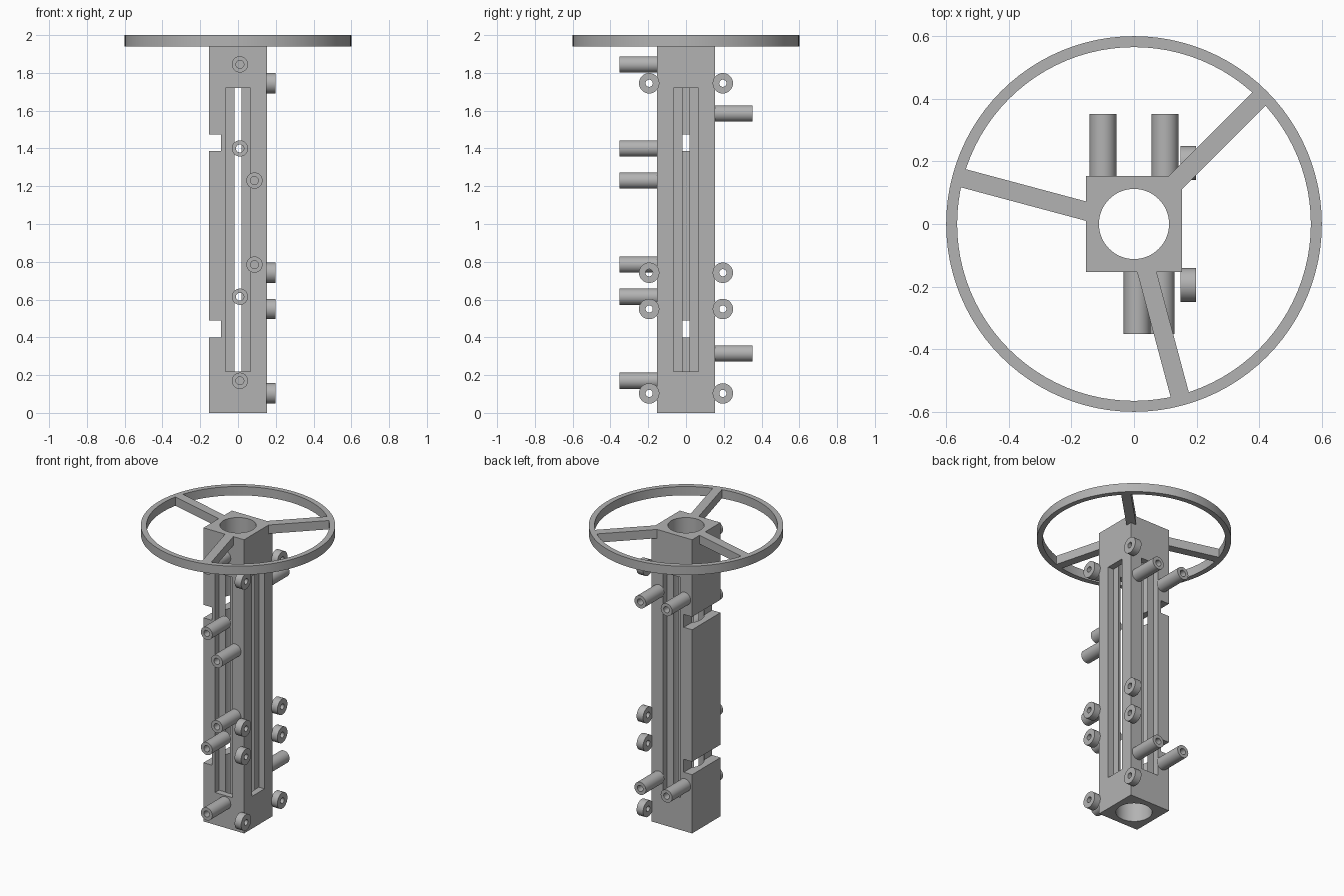
import bpy, bmesh
from math import radians, pi
from mathutils import Matrix, Vector

cube = bpy.data.objects.get("Cube")
if cube:
    bpy.data.objects.remove(cube, do_unlink=True)

HALF = 0.153        # half width of the column
BORE = 0.112        # radius of the hole along it
FLOOR = 0.1105      # slot floors just break into the bore
TOP, RIM_LOW = 2.0, 1.94

grey = bpy.data.materials.new("plain grey")
grey.use_nodes = True
colour = (0.45, 0.45, 0.45, 1)
grey.diffuse_color = colour
grey.node_tree.nodes["Principled BSDF"].inputs["Base Color"].default_value = colour


def finish(name, bm, smooth=False):
    mesh = bpy.data.meshes.new(name)
    bmesh.ops.recalc_face_normals(bm, faces=bm.faces[:])
    bm.to_mesh(mesh)
    bm.free()
    mesh.materials.append(grey)
    obj = bpy.data.objects.new(name, mesh)
    bpy.context.collection.objects.link(obj)
    if smooth:
        shade(obj)
    return obj


def shade(obj):
    bpy.ops.object.select_all(action='DESELECT')
    obj.select_set(True)
    bpy.context.view_layer.objects.active = obj
    bpy.ops.object.shade_smooth_by_angle(angle=radians(30))


def box(name, low, high, turn=0):
    low, high = Vector(low), Vector(high)
    bm = bmesh.new()
    bmesh.ops.create_cube(bm, size=1)
    place = Matrix.Translation((low + high) / 2) @ Matrix.Diagonal((*(high - low), 1))
    bm.transform(Matrix.Rotation(radians(turn), 4, 'Z') @ place)
    return finish(name, bm)


def tube(name, start, axis, length, outer, inner, sides=32):
    """Ring-shaped profile spun around its axis."""
    bm = bmesh.new()
    corners = [(inner, 0), (outer, 0), (outer, length), (inner, length)]
    verts = [bm.verts.new((r, 0, h)) for r, h in corners]
    edges = [bm.edges.new((verts[i], verts[(i + 1) % 4])) for i in range(4)]
    bmesh.ops.spin(bm, geom=verts + edges, axis=(0, 0, 1), cent=(0, 0, 0),
                   angle=2 * pi, steps=sides, use_duplicate=False)
    bmesh.ops.remove_doubles(bm, verts=bm.verts[:], dist=1e-5)
    aim = Vector((0, 0, 1)).rotation_difference(Vector(axis)).to_matrix().to_4x4()
    bm.transform(Matrix.Translation(start) @ aim)
    return finish(name, bm, True)


def cut(target, cutter):
    mod = target.modifiers.new("cut", 'BOOLEAN')
    mod.operation, mod.solver, mod.object = 'DIFFERENCE', 'EXACT', cutter
    cutter.hide_render = True
    bpy.context.view_layer.objects.active = target
    bpy.ops.object.modifier_apply(modifier=mod.name)
    bpy.data.objects.remove(cutter, do_unlink=True)


# Square column with a round bore
column = box("column", (-HALF, -HALF, 0), (HALF, HALF, TOP))
bm = bmesh.new()
bmesh.ops.create_cone(bm, cap_ends=True, segments=64, radius1=BORE, radius2=BORE, depth=3)
bm.transform(Matrix.Translation((0, 0, 1)))
cut(column, finish("bore_cutter", bm))

# Long slots on the right, back and front faces
for turn in (0, 90, -90):
    cut(column, box("slot_cutter", (FLOOR, -0.066, 0.22), (0.3, 0.066, 1.72), turn))

# Notches across the remaining face
for low, high in ((0.4, 0.488), (1.387, 1.475)):
    cut(column, box("notch_cutter", (-0.3, -0.3, low), (-0.09, 0.3, high)))
shade(column)

# Rim and three spokes
tube("rim", (0, 0, RIM_LOW), (0, 0, 1), TOP - RIM_LOW, 0.6, 0.565, 96)
for i in range(3):
    box(f"spoke_{i + 1}", (0.14, -0.03, RIM_LOW), (0.575, 0.03, TOP), 45 + 120 * i)

# Long hollow pegs on the front and back
front_pegs = [(0.01, 1.845), (0.01, 1.4), (0.087, 1.23),
              (0.087, 0.785), (0.01, 0.615), (0.01, 0.17)]
for i, (x, z) in enumerate(front_pegs):
    tube(f"front_peg_{i + 1}", (x, -HALF, z), (0, -1, 0), 0.199, 0.043, 0.021)
for z, level in ((1.585, "upper"), (0.315, "lower")):
    for x, side in ((-0.099, "right"), (0.099, "left")):
        tube(f"back_peg_{level}_{side}", (x, HALF, z), (0, 1, 0), 0.199, 0.043, 0.021)

# Short eyelets along both edges of the +x face
for i, z in enumerate((1.745, 0.742, 0.55, 0.103)):
    for y, side in ((-0.195, "front"), (0.195, "back")):
        tube(f"eyelet_{side}_{i + 1}", (0.149, y, z), (1, 0, 0), 0.049, 0.054, 0.019)
